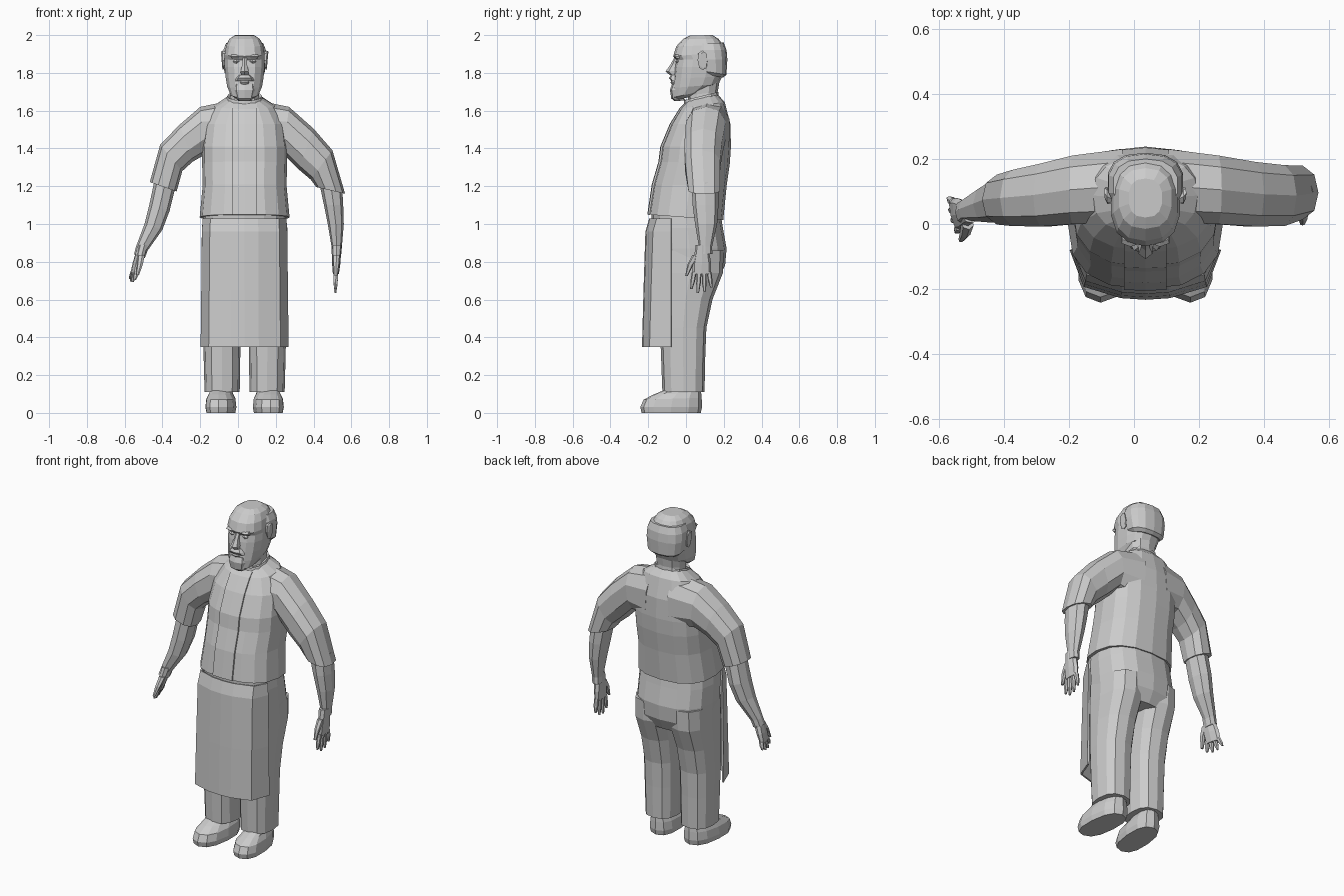
import bpy, bmesh
from math import cos, sin, pi
from mathutils import Vector as V

CX = 0.035  # body centre line


def mesh_object(name, verts, faces):
    me = bpy.data.meshes.new(name)
    me.from_pydata([tuple(v) for v in verts], [], faces)
    bm = bmesh.new()
    bm.from_mesh(me)
    bmesh.ops.recalc_face_normals(bm, faces=bm.faces)
    bm.to_mesh(me)
    bm.free()
    ob = bpy.data.objects.new(name, me)
    bpy.context.collection.objects.link(ob)
    return ob


def loft(name, rings, n=12, p=0.8):
    """Each ring: two opposite points a, b and the half-width vector across them."""
    verts, faces = [], []
    sp = lambda t: abs(t) ** p * (1 if t > 0 else -1)
    for a, b, h in rings:
        a, b, h = V(a), V(b), V(h)
        c, u = (a + b) / 2, (a - b) / 2
        for i in range(n):
            t = 2 * pi * i / n
            verts.append(c + u * sp(cos(t)) + h * sp(sin(t)))
    for r in range(len(rings) - 1):
        for i in range(n):
            j = (i + 1) % n
            faces.append((r * n + i, r * n + j, r * n + n + j, r * n + n + i))
    faces.append(tuple(range(n)))
    faces.append(tuple(range(len(verts) - n, len(verts))))
    return mesh_object(name, verts, faces)


def stack(name, rows, x=CX, n=12, p=0.8):
    """Rows: front y, front z, back y, back z, half width in x."""
    return loft(name, [((x, fy, fz), (x, by, bz), (hw, 0, 0))
                       for fy, fz, by, bz, hw in rows], n, p)


def limb(name, rows, n=10, p=0.85):
    """Rows: outer x, z, inner x, z, front y, back y."""
    return loft(name, [((ox, (f + b) / 2, oz), (ix, (f + b) / 2, iz), (0, (b - f) / 2, 0))
                       for ox, oz, ix, iz, f, b in rows], n, p)


def hand(side, wrist, down, spread, thick, length):
    """Palm, four fingers and a thumb; spread points to the thumb side."""
    w, d, s, t = V(wrist), V(down).normalized(), V(spread).normalized(), V(thick)

    def part(name, rows, n=6):
        loft(side + name, [(q + s * hw, q - s * hw, t * k) for q, hw, k in rows], n, 0.8)
    part("_palm", [(w - d * .03, .034, 1.3), (w + d * .02, .04, 1.2),
                   (w + d * .07, .05, 1.1), (w + d * .125, .05, .8)], 8)
    for i, ln in enumerate((.09, .11, .105, .08)):
        o = .039 - .026 * i
        q = w + d * .115 + s * o
        e = d * ln * length + s * o * .35
        part("_finger_%d" % (i + 1), [(q, .013, .65), (q + e * .55, .012, .6), (q + e, .006, .3)])
    q = w + d * .025 + s * .03
    part("_thumb", [(q, .022, .9), (q + d * .05 + s * .03, .016, .75),
                    (q + d * .11 + s * .05, .007, .4)])


# Jacket body, collar and front placket
stack("jacket", [(0, 1.65, .165, 1.69, .09), (-.03, 1.61, .205, 1.645, .16),
                 (-.08, 1.53, .235, 1.53, .21), (-.13, 1.41, .238, 1.41, .225),
                 (-.14, 1.33, .232, 1.32, .225), (-.175, 1.21, .215, 1.2, .222),
                 (-.2, 1.05, .197, 1.02, .238)], n=16)
stack("collar", [(-.012, 1.62, .175, 1.66, .105), (-.01, 1.655, .172, 1.70, .092),
                 (.0, 1.65, .165, 1.695, .082)])
prof = [(-.006, 1.64), (-.036, 1.61), (-.086, 1.53), (-.136, 1.41), (-.146, 1.33),
        (-.181, 1.21), (-.205, 1.05)]
verts = [(CX + dx, y + abs(dx) * .04, z) for y, z in prof for dx in (-.065, 0, .065)]
faces = [(3 * r + i, 3 * r + i + 1, 3 * r + i + 4, 3 * r + i + 3)
         for r in range(6) for i in range(2)]
mesh_object("placket", verts, faces).modifiers.new("thickness", "SOLIDIFY").thickness = .012

# Sleeves and forearms (the pose differs on each side)
limb("right_side_sleeve", [(.10, 1.655, .12, 1.34, .0, .235), (.27, 1.62, .24, 1.37, -.005, .215),
                           (.40, 1.505, .32, 1.29, -.012, .195), (.50, 1.39, .385, 1.235, -.01, .185),
                           (.567, 1.16, .415, 1.195, .01, .183)])
limb("left_side_sleeve", [(-.03, 1.655, -.05, 1.34, .0, .235), (-.2, 1.62, -.17, 1.37, -.005, .215),
                          (-.31, 1.525, -.24, 1.33, -.012, .19), (-.412, 1.42, -.295, 1.28, -.01, .17),
                          (-.467, 1.222, -.325, 1.172, -.005, .155)])
limb("right_side_forearm", [(.55, 1.22, .43, 1.22, .03, .17), (.557, 1.1, .455, 1.1, .035, .172),
                            (.56, 1.0, .475, 1.0, .048, .165), (.55, .88, .495, .88, .068, .138),
                            (.547, .84, .495, .84, .065, .14)], 8)
limb("left_side_forearm", [(-.44, 1.24, -.33, 1.2, .01, .14), (-.47, 1.1, -.362, 1.07, .005, .14),
                           (-.495, 1.0, -.40, .97, .005, .12), (-.54, .88, -.478, .86, .01, .08),
                           (-.55, .84, -.493, .82, .0, .075)], 8)
hand("right_side", (.522, .085, .86), (-.03, -.02, -1), (0, -1, 0), (.02, 0, 0), 1.0)
hand("left_side", (-.512, .035, .86), (-.3, -.05, -1), (.25, -1, 0), (.02, .004, 0), .55)

# Trousers: seat and two legs
stack("trouser_seat", [(-.185, 1.08, .18, 1.08, .215), (-.18, .98, .195, .98, .226),
                       (-.175, .87, .215, .87, .228), (-.16, .78, .207, .78, .224),
                       (-.12, .71, .17, .71, .2)], n=16)
for side, sx in (("left_side", -1), ("right_side", 1)):
    loft(side + "_trouser_leg",
         [((CX + sx * ox, f, z), (CX + sx * ox, b, z + .0), (hw, 0, 0))
          for z, ox, hw, f, b in ((.86, .115, .11, -.15, .2), (.74, .117, .111, -.15, .195),
                                  (.6, .119, .104, -.145, .14), (.45, .12, .1, -.138, .108),
                                  (.3, .12, .097, -.132, .102), (.11, .119, .093, -.125, .098))])
    # Shoe, toe turned slightly out
    x = CX + sx * .113
    loft(side + "_shoe",
         [((x + sx * .025, f, fz), (x, b, bz), (hw, 0, 0))
          for f, fz, b, bz, hw in ((-.235, 0, .078, 0, .076), (-.242, .03, .085, .03, .082),
                                   (-.225, .07, .083, .08, .077), (-.17, .098, .08, .11, .062),
                                   (-.105, .125, .075, .135, .056))])

# Apron: open wrap around the front of the legs
outline = [(-.233, -.08), (-.19, -.19), (-.075, -.225), (0, -.23),
           (.075, -.225), (.19, -.19), (.233, -.08)]
levels = [(1.03, .035, .95), (.96, .015, .97), (.65, .005, .985), (.35, -.003, 1)]
m = len(outline)
verts = [(CX + dx * k, y + (dy if y < -.1 else 0), z) for z, dy, k in levels for dx, y in outline]
faces = [(r * m + i, r * m + i + 1, r * m + m + i + 1, r * m + m + i)
         for r in range(3) for i in range(m - 1)]
mesh_object("apron", verts, faces).modifiers.new("thickness", "SOLIDIFY").thickness = .01

# Neck and head
stack("neck", [(.01, 1.6, .17, 1.62, .085), (.01, 1.68, .168, 1.70, .078),
               (.0, 1.74, .18, 1.77, .085)], n=10)
stack("head", [(-.055, 1.655, .03, 1.675, .045), (-.072, 1.67, .10, 1.705, .075),
               (-.072, 1.72, .172, 1.74, .094), (-.066, 1.77, .192, 1.78, .102),
               (-.06, 1.83, .203, 1.83, .108), (-.052, 1.868, .206, 1.88, .108),
               (-.068, 1.888, .205, 1.91, .108), (-.052, 1.94, .195, 1.95, .1),
               (-.015, 1.98, .172, 1.98, .082), (.02, 1.998, .14, 2.0, .052)], n=14)
stack("hair_band", [(.07, 1.80, .196, 1.775, .09), (.06, 1.815, .214, 1.79, .108),
                    (.04, 1.87, .219, 1.87, .118), (.03, 1.92, .215, 1.92, .115),
                    (.04, 1.955, .2, 1.96, .1)], n=14)

# Facial features
stack("nose", [(-.06, 1.885, -.03, 1.885, .014), (-.082, 1.845, -.03, 1.845, .014),
               (-.108, 1.808, -.03, 1.81, .024), (-.088, 1.79, -.03, 1.79, .022)], n=6)
stack("moustache", [(-.08, 1.79, -.02, 1.79, .03), (-.09, 1.772, -.02, 1.772, .046),
                    (-.078, 1.757, -.02, 1.757, .056)], n=8)
stack("lower_lip", [(-.078, 1.757, -.03, 1.757, .022), (-.082, 1.748, -.03, 1.748, .026),
                    (-.074, 1.738, -.03, 1.738, .022)], n=8)
stack("beard", [(-.074, 1.74, -.01, 1.74, .054), (-.085, 1.71, -.01, 1.71, .058),
                (-.078, 1.665, -.01, 1.665, .046), (-.06, 1.65, .0, 1.655, .036)], n=8)
for side, sx in (("left_side", -1), ("right_side", 1)):
    stack(side + "_brow", [(-.055, 1.898, -.02, 1.898, .028), (-.07, 1.888, -.02, 1.888, .032),
                           (-.055, 1.876, -.02, 1.876, .028)], CX + sx * .045, 6)
    stack(side + "_eye", [(-.045, 1.872, -.02, 1.872, .012), (-.056, 1.861, -.02, 1.861, .02),
                          (-.048, 1.85, -.02, 1.85, .012)], CX + sx * .043, 6)
    e = CX + sx * .1
    loft(side + "_ear", [((e, .075, 1.91), (e + sx * .01, .095, 1.82), (0, .02, 0)),
                         ((e + sx * .018, .085, 1.918), (e + sx * .015, .09, 1.815), (0, .026, 0)),
                         ((e + sx * .026, .095, 1.912), (e + sx * .018, .092, 1.825), (0, .02, 0))], 8)
